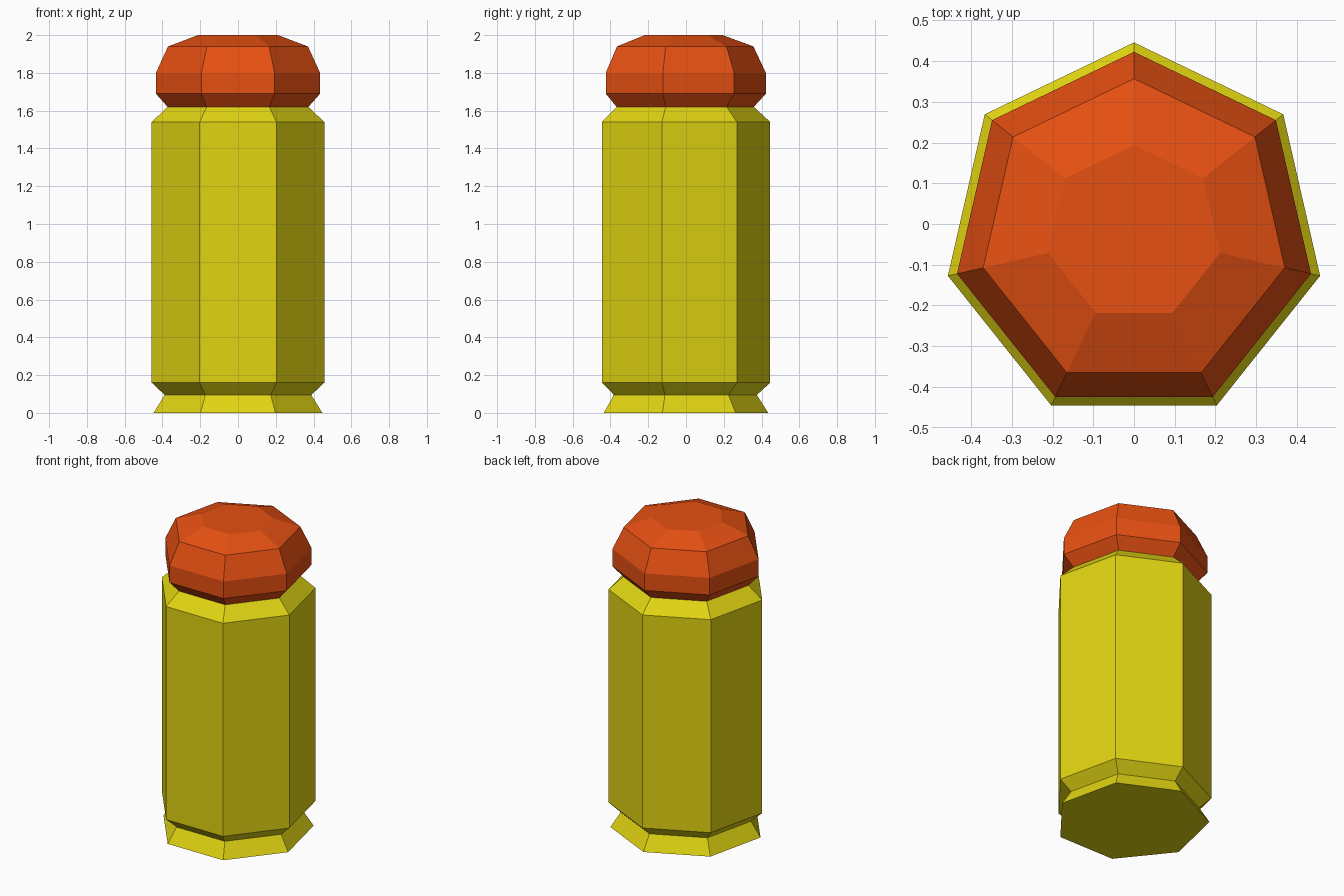
import bpy, bmesh
from math import sin, cos, tau

cube = bpy.data.objects.get("Cube")
if cube:
    bpy.data.objects.remove(cube, do_unlink=True)

SIDES = 7
CENTRE_Y = -0.023  # centres the odd-sided outline between its point and its flat


def make_material(name, color):
    mat = bpy.data.materials.new(name)
    mat.use_nodes = True
    mat.diffuse_color = color
    mat.node_tree.nodes["Principled BSDF"].inputs["Base Color"].default_value = color
    return mat


def lathe(name, profile, mat, close_bottom=False, close_top=False):
    """Stack seven-sided rings from (radius, height) pairs and bridge them."""
    bm = bmesh.new()
    rings = []
    for radius, z in profile:
        angles = [tau * i / SIDES for i in range(SIDES)]
        rings.append([bm.verts.new((-radius * sin(a), CENTRE_Y + radius * cos(a), z))
                      for a in angles])
    for low, high in zip(rings, rings[1:]):
        for i in range(SIDES):
            j = (i + 1) % SIDES
            bm.faces.new((low[i], low[j], high[j], high[i]))
    if close_bottom:
        bm.faces.new(rings[0][::-1])
    if close_top:
        bm.faces.new(rings[-1])
    mesh = bpy.data.meshes.new(name)
    bm.to_mesh(mesh)
    bm.free()
    mesh.materials.append(mat)
    obj = bpy.data.objects.new(name, mesh)
    bpy.context.collection.objects.link(obj)
    return obj


yellow = make_material("yellow", (0.75, 0.66, 0.006, 1))
orange = make_material("orange", (0.79, 0.08, 0.006, 1))

# Body: flared foot, waist, tall sides and sloping shoulder
lathe("body", [(0.458, 0), (0.398, 0.095), (0.469, 0.16), (0.469, 1.54), (0.382, 1.62)],
      yellow, close_bottom=True)

# Domed cap
lathe("cap", [(0.382, 1.62), (0.446, 1.69), (0.446, 1.80), (0.38, 1.94), (0.217, 2.0)],
      orange, close_top=True)
